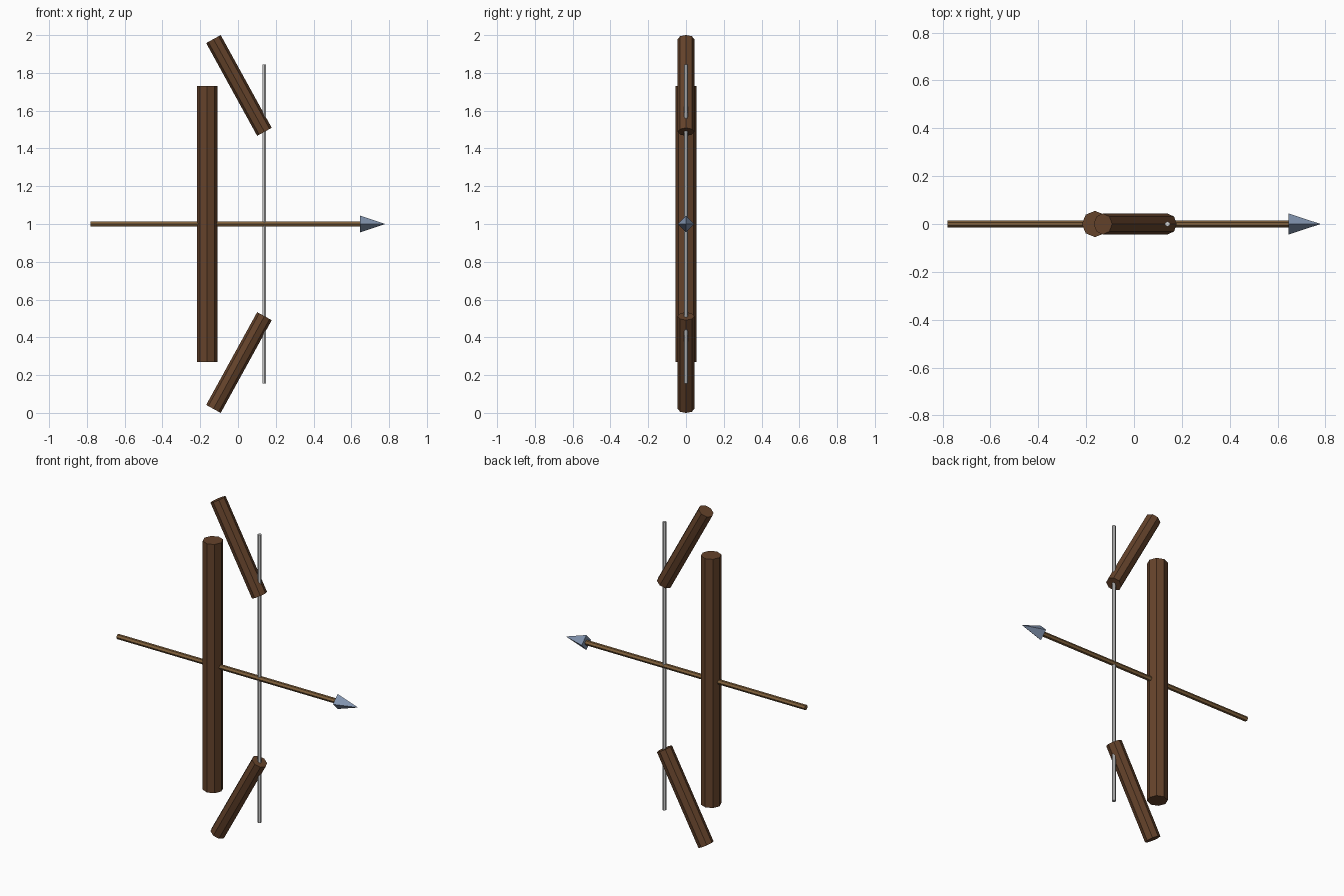
import bpy, bmesh, math
from mathutils import Matrix, Vector

if "Cube" in bpy.data.objects:
    bpy.data.objects.remove(bpy.data.objects["Cube"])


def material(name, rgb):
    m = bpy.data.materials.new(name)
    m.diffuse_color = (*rgb, 1)
    m.use_nodes = True
    m.node_tree.nodes["Principled BSDF"].inputs["Base Color"].default_value = m.diffuse_color
    return m


dark_wood = material("dark_wood", (0.13, 0.056, 0.024))
light_wood = material("light_wood", (0.22, 0.12, 0.045))
string_grey = material("string_grey", (0.62, 0.62, 0.62))
steel = material("blue_steel", (0.22, 0.29, 0.42))


def rod(name, start, end, r1, r2, sides, mat):
    """Flat-sided rod or cone between two points lying in the XZ plane."""
    a, b = Vector(start), Vector(end)
    d = b - a
    turn = Matrix.Rotation(math.atan2(d.x, d.z), 4, 'Y')
    bm = bmesh.new()
    bmesh.ops.create_cone(bm, cap_ends=True, segments=sides, radius1=r1,
                          radius2=r2, depth=d.length,
                          matrix=Matrix.Translation((a + b) / 2) @ turn)
    bmesh.ops.remove_doubles(bm, verts=bm.verts, dist=1e-5)
    bmesh.ops.recalc_face_normals(bm, faces=bm.faces)
    mesh = bpy.data.meshes.new(name)
    bm.to_mesh(mesh)
    bm.free()
    mesh.materials.append(mat)
    ob = bpy.data.objects.new(name, mesh)
    bpy.context.collection.objects.link(ob)
    return ob


# Bow: straight grip and two angled limbs mirrored about z = 1
rod("grip", (-0.163, 0, 0.27), (-0.163, 0, 1.73), 0.055, 0.055, 8, dark_wood)
for name, s in (("upper_limb", 1), ("lower_limb", -1)):
    rod(name, (0.14, 0, 1 + s * 0.488), (-0.13, 0, 1 + s * 0.979),
        0.044, 0.044, 8, dark_wood)

# Bowstring
rod("bowstring", (0.14, 0, 0.155), (0.14, 0, 1.845), 0.011, 0.011, 6, string_grey)

# Arrow: shaft and pointed head
rod("arrow_shaft", (-0.78, 0, 1), (0.66, 0, 1), 0.0145, 0.0145, 6, light_wood)
rod("arrow_head", (0.647, 0, 1), (0.78, 0, 1), 0.044, 0.0, 4, steel)
